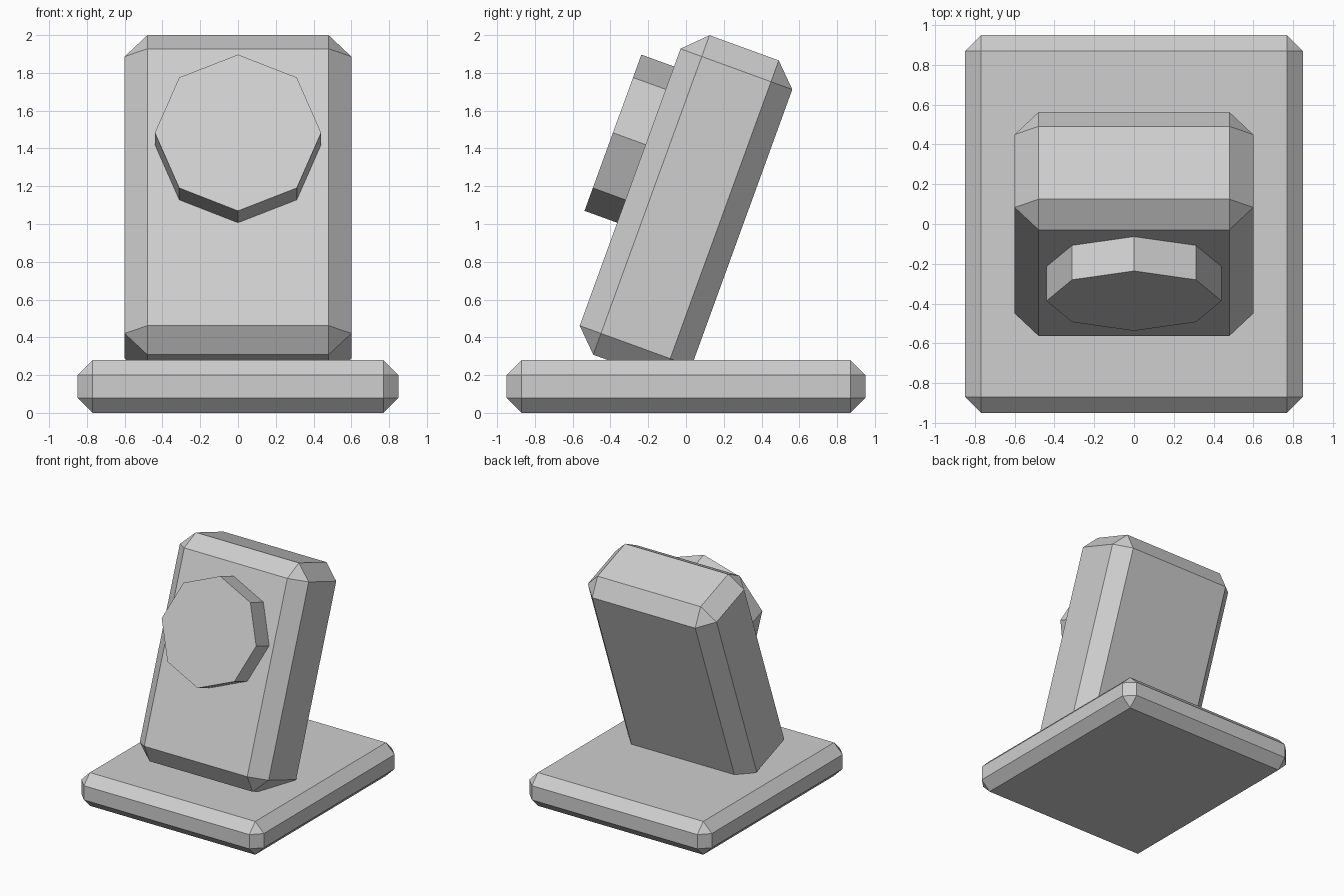
import bpy
import math
from mathutils import Matrix, Vector

cube = bpy.data.objects.get("Cube")
if cube:
    bpy.data.objects.remove(cube, do_unlink=True)

# Single light grey for all parts
grey = bpy.data.materials.new("light_grey")
grey.use_nodes = True
colour = (0.62, 0.62, 0.62, 1)
grey.diffuse_color = colour
grey.node_tree.nodes["Principled BSDF"].inputs["Base Color"].default_value = colour


def finish(name, matrix):
    obj = bpy.context.object
    obj.name = name
    obj.data.materials.append(grey)
    obj.matrix_world = matrix
    return obj


def chamfered_box(name, size, chamfer, matrix):
    bpy.ops.mesh.primitive_cube_add(size=1)
    obj = finish(name, matrix)
    obj.data.transform(Matrix.Diagonal((*size, 1)))
    bevel = obj.modifiers.new("chamfer", "BEVEL")
    bevel.width = chamfer
    bevel.segments = 1
    return obj


# Flat base plate
chamfered_box("base", (1.7, 1.9, 0.28), 0.08, Matrix.Translation((0, 0, 0.14)))

# Upright block leaning back, its foot sunk into the base
lean = Matrix.Translation((0, 0, 1.087)) @ Matrix.Rotation(math.radians(-20), 4, "X")
chamfered_box("leaning_block", (1.2, 0.63, 1.8), 0.12, lean)

# Eight-sided disc on the front of the block, one corner pointing up
bpy.ops.mesh.primitive_cylinder_add(vertices=8, radius=0.44, depth=0.22)
finish("front_disc", lean @ Matrix.Translation(Vector((0, -0.389, 0.24)))
       @ Matrix.Rotation(math.radians(90), 4, "X"))
